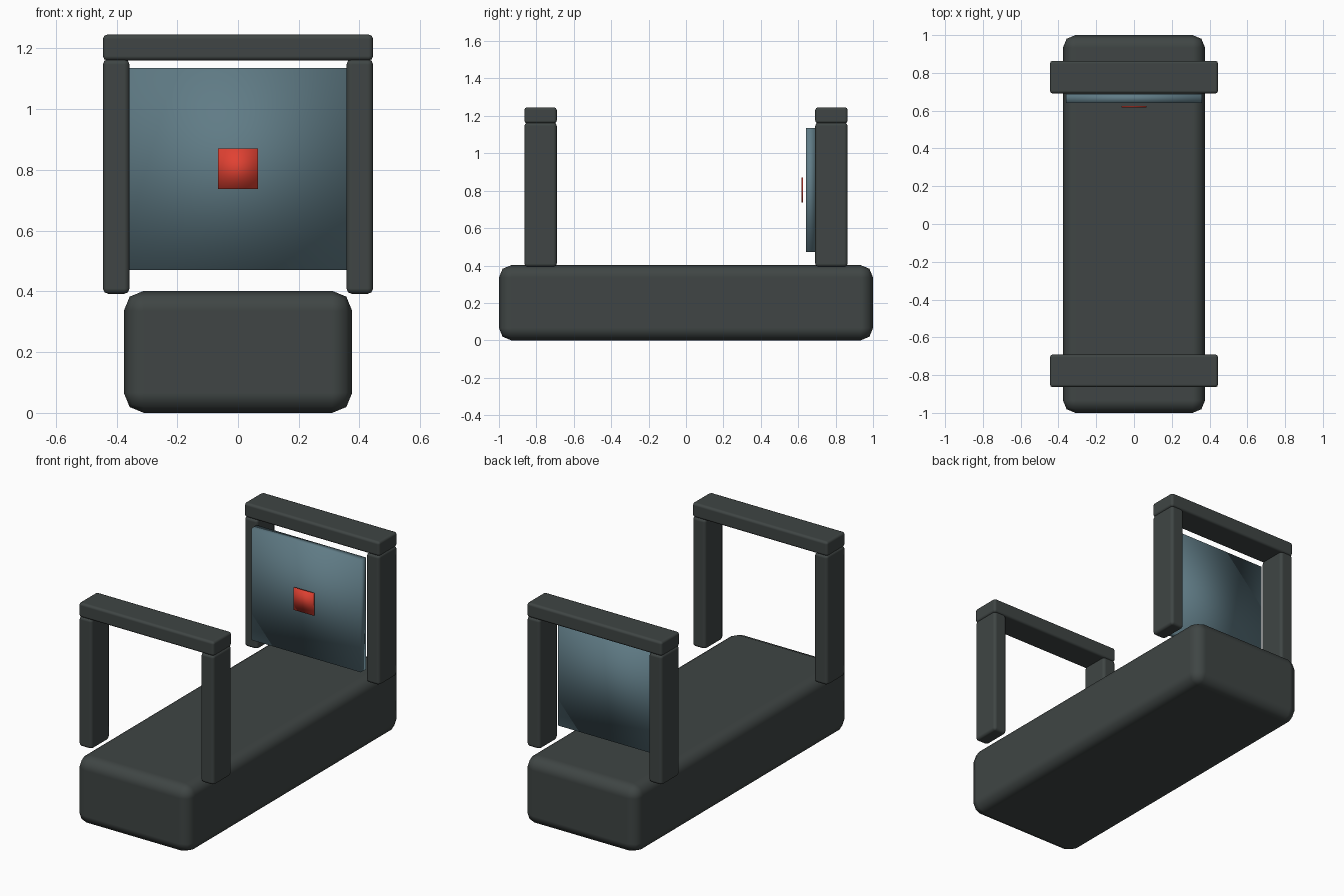
import bpy
import bmesh
from mathutils import Vector

if "Cube" in bpy.data.objects:
    bpy.data.objects.remove(bpy.data.objects["Cube"])


def material(name, rgb):
    m = bpy.data.materials.new(name)
    m.diffuse_color = (*rgb, 1.0)
    m.use_nodes = True
    m.node_tree.nodes["Principled BSDF"].inputs["Base Color"].default_value = m.diffuse_color
    return m


CHARCOAL = material("charcoal", (0.050, 0.060, 0.058))
SLATE = material("slate blue", (0.117, 0.200, 0.238))
RED = material("signal red", (0.75, 0.053, 0.032))


def box(name, lo, hi, mat, bevel=0.0):
    """Smooth-shaded box between two corners, optionally with rounded edges."""
    lo, hi = Vector(lo), Vector(hi)
    size, mid = hi - lo, (lo + hi) / 2
    bm = bmesh.new()
    bmesh.ops.create_cube(bm, size=1.0)
    for v in bm.verts:
        v.co = Vector(a * b for a, b in zip(v.co, size))
    for f in bm.faces:
        f.smooth = True
    mesh = bpy.data.meshes.new(name)
    bm.to_mesh(mesh)
    bm.free()
    mesh.materials.append(mat)
    ob = bpy.data.objects.new(name, mesh)
    ob.location = mid
    bpy.context.collection.objects.link(ob)
    if bevel:
        mod = ob.modifiers.new("rounded edges", 'BEVEL')
        mod.width = bevel
        mod.segments = 2
        mod.harden_normals = True
    return ob


# Long base block
box("base", (-0.376, -1, 0), (0.376, 1, 0.402), CHARCOAL, 0.066)

# Two gate frames, each with two posts and a top bar
for end, s in (("front", -1), ("back", 1)):
    y0, y1 = sorted((s * 0.691, s * 0.864))
    for side, x0, x1 in (("left", -0.445, -0.357), ("right", 0.357, 0.445)):
        box(f"{end}_{side}_post", (x0, y0, 0.392), (x1, y1, 1.165), CHARCOAL, 0.018)
    box(f"{end}_top_bar", (-0.445, y0, 1.16), (0.445, y1, 1.246), CHARCOAL, 0.015)

# Panel hung on the inner side of the back frame, with its red marker
box("panel", (-0.359, 0.641, 0.471), (0.359, 0.689, 1.136), SLATE)
box("red_marker", (-0.066, 0.617, 0.738), (0.066, 0.626, 0.870), RED)
